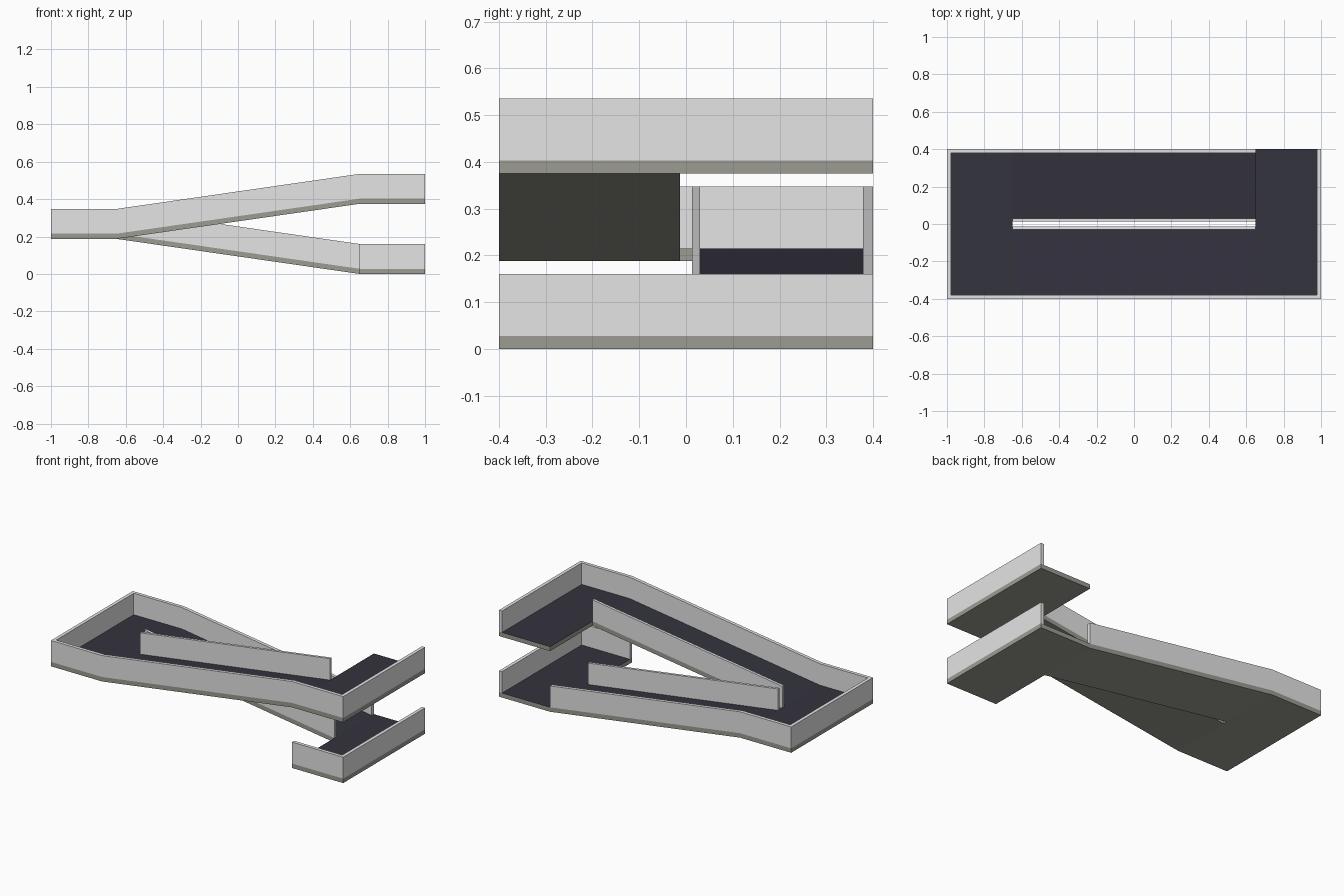
import bpy

if "Cube" in bpy.data.objects:
    bpy.data.objects.remove(bpy.data.objects["Cube"], do_unlink=True)


def material(name, color):
    m = bpy.data.materials.new(name)
    m.use_nodes = True
    m.diffuse_color = (*color, 1)
    m.node_tree.nodes["Principled BSDF"].inputs["Base Color"].default_value = (*color, 1)
    return m


WALL = material("pale grey wall", (0.78, 0.78, 0.78))
CONCRETE = material("warm grey concrete", (0.335, 0.335, 0.295))
ASPHALT = material("dark asphalt", (0.034, 0.033, 0.049))

# Main dimensions
END, BEND, SIDE, GAP = 1.0, 0.65, 0.4, 0.0133
SLAB, RAIL = 0.0275, 0.16
OUTER, INNER = 0.021, 0.0167
LOW, MID, HIGH = 0.0, 0.1875, 0.375


def strip(name, path, y0, y1, bottom, top, mats):
    """Extrude a band that follows an (x, z) path across y0..y1."""
    outline = [(x, z + bottom) for x, z in path]
    outline += [(x, z + top) for x, z in reversed(path)]
    n = len(outline)
    verts = [(x, y, z) for y in (y0, y1) for x, z in outline]
    faces = [(i, n + i, n + (i + 1) % n, (i + 1) % n) for i in range(n)]
    # side faces, one quad per path segment
    for i in range(len(path) - 1):
        quad = (i, i + 1, n - 2 - i, n - 1 - i)
        faces += [quad, tuple(n + v for v in reversed(quad))]
    mesh = bpy.data.meshes.new(name)
    mesh.from_pydata(verts, [], faces)
    for m in mats:
        mesh.materials.append(m)
    mesh.update()
    # upward faces take the last material
    for p in mesh.polygons:
        p.material_index = len(mats) - 1 if p.normal.z > 0.5 else 0
    obj = bpy.data.objects.new(name, mesh)
    bpy.context.collection.objects.link(obj)


def slab(name, path, y0, y1):
    strip(name, path, y0, y1, 0, SLAB, [CONCRETE, ASPHALT])


def wall(name, path, y0, y1):
    strip(name, path, y0, y1, SLAB, RAIL, [WALL])


middle = [(-END, MID), (-BEND, MID)]
up = [(-BEND, MID), (BEND, HIGH)]
down = [(-BEND, MID), (BEND, LOW)]

# Road decks
slab("middle_landing", middle, -SIDE, SIDE)
slab("up_ramp", up, -SIDE, -GAP)
slab("down_ramp", down, GAP, SIDE)

# Inner walls beside the central gap
wall("up_inner_wall", up, -GAP - INNER, -GAP)
wall("down_inner_wall", down, GAP, GAP + INNER)

# Outer walls
wall("left_end_wall", [(-END, MID), (-END + OUTER, MID)], -SIDE, SIDE)
wall("front_wall", [(-END + OUTER, MID)] + up + [(END - OUTER, HIGH)],
     -SIDE, -SIDE + OUTER)
wall("back_wall", [(-END + OUTER, MID)] + down, SIDE - OUTER, SIDE)

# Right landings, open at the back
for level, z in (("lower", LOW), ("upper", HIGH)):
    slab(level + "_landing", [(BEND, z), (END, z)], -SIDE, SIDE)
    wall(level + "_end_wall", [(END - OUTER, z), (END, z)], -SIDE, SIDE)
wall("lower_front_wall", [(BEND, LOW), (END - OUTER, LOW)], -SIDE, -SIDE + OUTER)
